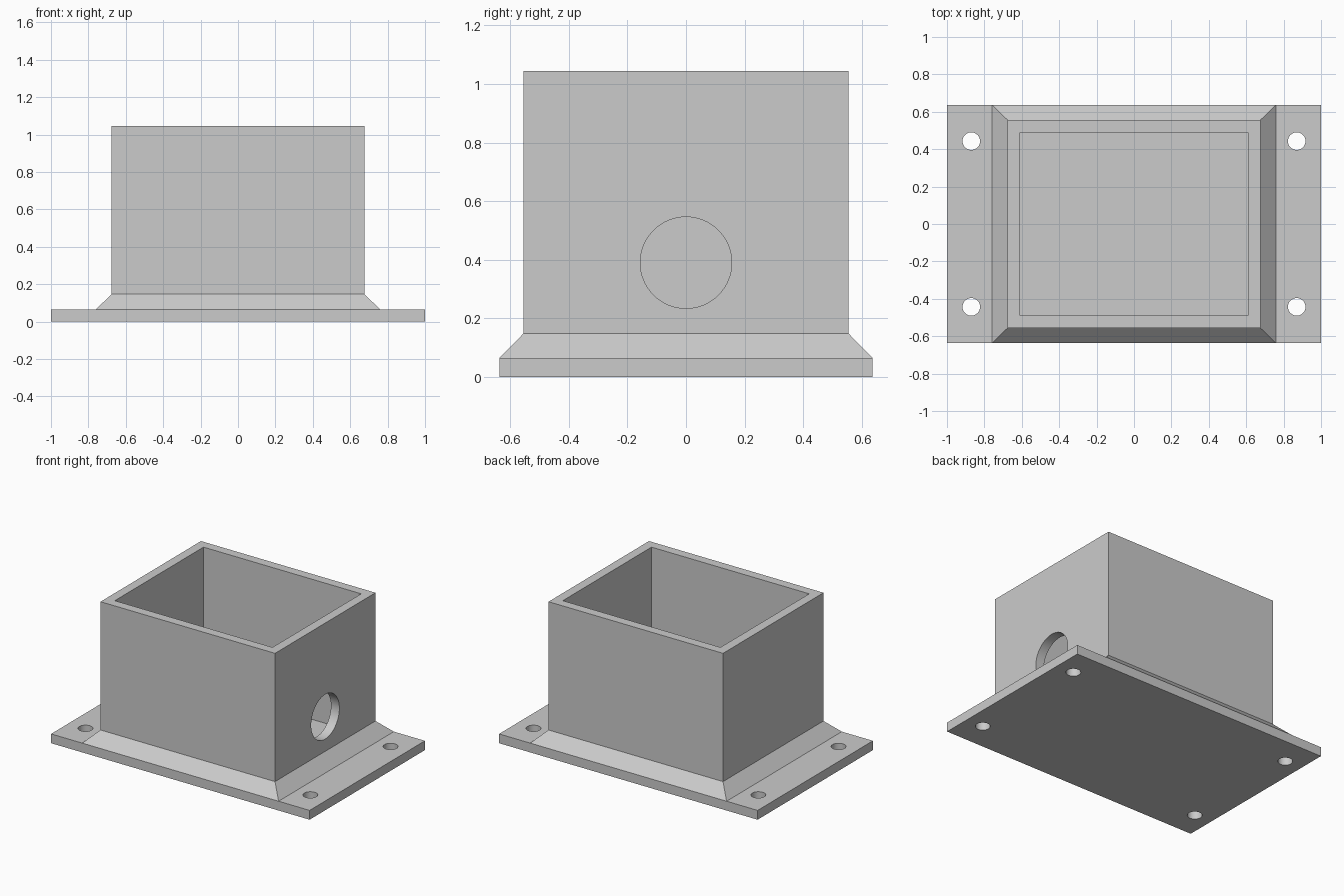
import bpy
import bmesh
import math

cube = bpy.data.objects.get("Cube")
if cube:
    bpy.data.objects.remove(cube, do_unlink=True)

# Overall sizes
PLATE_Y, PLATE_TOP = 0.637, 0.065
FLARE_X, FLARE_TOP = 0.76, 0.148
WALL_X, WALL_Y, TOP = 0.675, 0.555, 1.045
CAVITY_X, CAVITY_Y = 0.61, 0.49
BOLT_X, BOLT_Y, BOLT_R = 0.87, 0.443, 0.047
PORT_Z, PORT_R = 0.39, 0.156

grey = bpy.data.materials.new("matte_grey")
grey.use_nodes = True
grey.diffuse_color = (0.6, 0.6, 0.6, 1)
grey.node_tree.nodes["Principled BSDF"].inputs["Base Color"].default_value = (0.6, 0.6, 0.6, 1)


def loft_rectangles(name, sections, ring=False):
    """Join rectangles (half x, half y, z) in order; a ring joins last to first."""
    bm = bmesh.new()
    loops = [[bm.verts.new((sx * hx, sy * hy, z))
              for sx, sy in ((-1, -1), (1, -1), (1, 1), (-1, 1))]
             for hx, hy, z in sections]
    pairs = list(zip(loops, loops[1:]))
    if ring:
        pairs.append((loops[-1], loops[0]))
    else:
        bm.faces.new(loops[0])
        bm.faces.new(loops[-1])
    for a, b in pairs:
        for i in range(4):
            j = (i + 1) % 4
            bm.faces.new((a[i], a[j], b[j], b[i]))
    bmesh.ops.recalc_face_normals(bm, faces=bm.faces)
    mesh = bpy.data.meshes.new(name)
    bm.to_mesh(mesh)
    bm.free()
    mesh.materials.append(grey)
    obj = bpy.data.objects.new(name, mesh)
    bpy.context.collection.objects.link(obj)
    return obj


def drill(obj, location, radius, depth, rotation=(0, 0, 0)):
    """Cut a round hole through the object."""
    bpy.ops.mesh.primitive_cylinder_add(vertices=64, radius=radius, depth=depth,
                                        location=location, rotation=rotation)
    cutter = bpy.context.object
    cutter.hide_render = True
    cutter.data.materials.append(grey)
    mod = obj.modifiers.new("hole", "BOOLEAN")
    mod.operation = "DIFFERENCE"
    mod.solver = "EXACT"
    mod.object = cutter
    bpy.context.view_layer.objects.active = obj
    bpy.ops.object.modifier_apply(modifier=mod.name)
    bpy.data.objects.remove(cutter, do_unlink=True)


# Mounting plate, which also closes the bottom of the box
plate = loft_rectangles("base_plate", [(1, PLATE_Y, 0), (1, PLATE_Y, PLATE_TOP)])
for sx in (-1, 1):
    for sy in (-1, 1):
        drill(plate, (sx * BOLT_X, sy * BOLT_Y, PLATE_TOP / 2), BOLT_R, 0.3)

# Open-topped box with a flared foot
box = loft_rectangles("box_walls", [
    (FLARE_X, PLATE_Y, PLATE_TOP),
    (WALL_X, WALL_Y, FLARE_TOP),
    (WALL_X, WALL_Y, TOP),
    (CAVITY_X, CAVITY_Y, TOP),
    (CAVITY_X, CAVITY_Y, PLATE_TOP),
], ring=True)

# Round cable port in the left wall only
drill(box, (WALL_X, 0, PORT_Z), PORT_R, 0.3, (0, math.pi / 2, 0))

# Smooth the hole walls, keep every corner sharp
for obj in (plate, box):
    bpy.ops.object.select_all(action="DESELECT")
    obj.select_set(True)
    bpy.context.view_layer.objects.active = obj
    bpy.ops.object.shade_smooth_by_angle(angle=math.radians(30))
